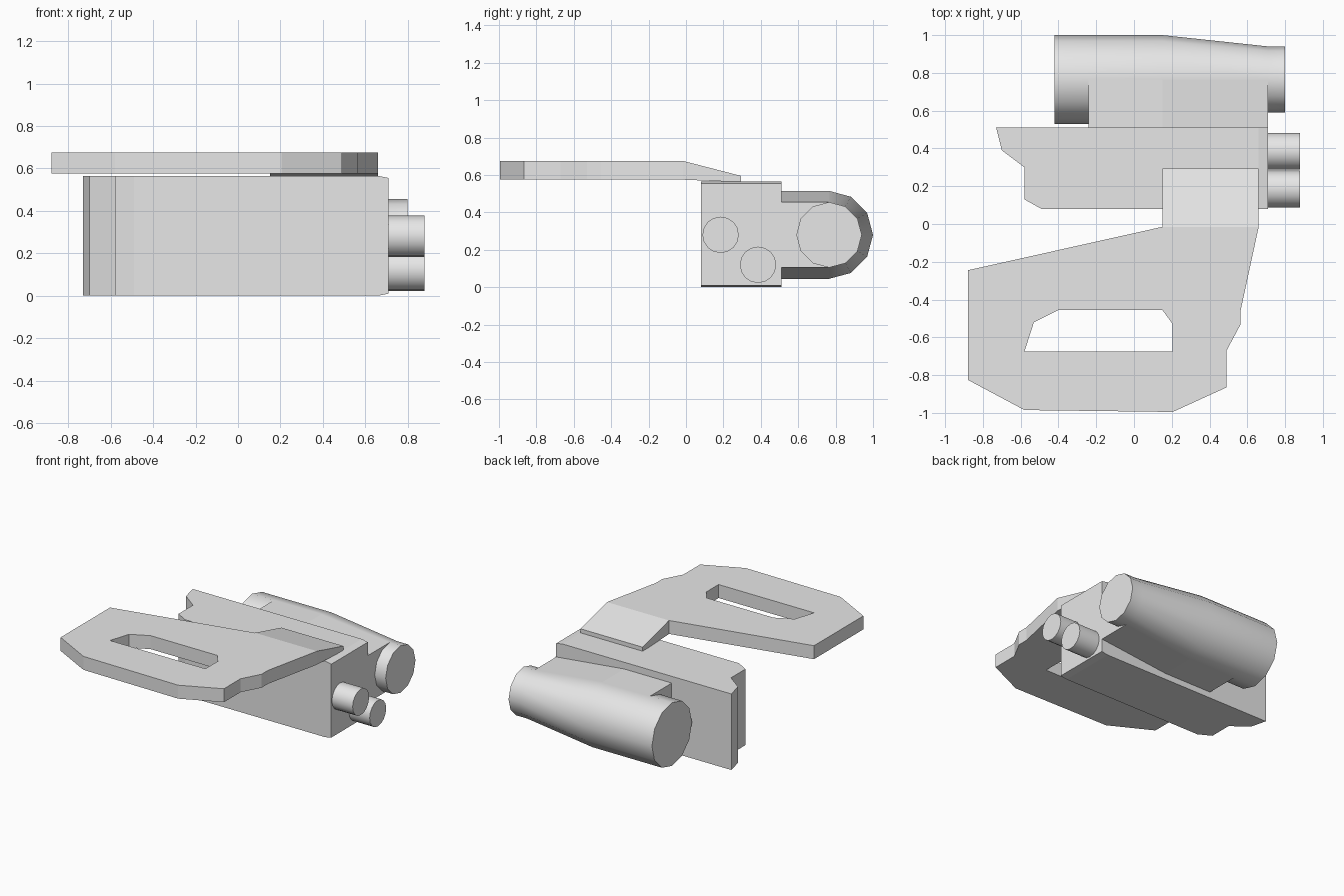
import bpy, bmesh, math
from mathutils import Matrix, Vector

if "Cube" in bpy.data.objects:
    bpy.data.objects.remove(bpy.data.objects["Cube"], do_unlink=True)

GREY = (0.8, 0.8, 0.8, 1.0)
grey = bpy.data.materials.new("light grey")
grey.use_nodes = True
grey.diffuse_color = GREY
grey.node_tree.nodes["Principled BSDF"].inputs["Base Color"].default_value = GREY


def finish(name, bm, smooth=False):
    bmesh.ops.recalc_face_normals(bm, faces=bm.faces)
    mesh = bpy.data.meshes.new(name)
    bm.to_mesh(mesh)
    bm.free()
    mesh.materials.append(grey)
    ob = bpy.data.objects.new(name, mesh)
    bpy.context.scene.collection.objects.link(ob)
    if smooth:
        bpy.ops.object.select_all(action='DESELECT')
        ob.select_set(True)
        bpy.context.view_layer.objects.active = ob
        bpy.ops.object.shade_smooth_by_angle(angle=math.radians(40))
    return ob


def slab(loops, z0, z1, cut_at, cut_normal):
    """Extrude an outline (with optional holes) and add one cut across it."""
    bm = bmesh.new()
    edges = []
    for loop in loops:
        vs = [bm.verts.new((x, y, z0)) for x, y in loop]
        edges += [bm.edges.new((v, vs[i - 1])) for i, v in enumerate(vs)]
    if len(loops) == 1:
        bm.faces.new(vs)
    else:
        bmesh.ops.triangle_fill(bm, edges=edges, use_beauty=True)
    new = bmesh.ops.extrude_face_region(bm, geom=bm.faces[:])["geom"]
    for v in new:
        if isinstance(v, bmesh.types.BMVert):
            v.co.z = z1
    bmesh.ops.bisect_plane(bm, geom=bm.verts[:] + bm.edges[:] + bm.faces[:],
                           plane_co=cut_at, plane_no=cut_normal)
    return bm


def lathe(name, rings, y, z, sides):
    """Round part along x, from (x, radius) rings."""
    bm = bmesh.new()
    loops = []
    for x, r in rings:
        loops.append([bm.verts.new((x, y + r * math.cos(math.tau * i / sides),
                                    z + r * math.sin(math.tau * i / sides)))
                      for i in range(sides)])
    for a, b in zip(loops, loops[1:]):
        for i in range(sides):
            bm.faces.new((a[i - 1], a[i], b[i], b[i - 1]))
    bm.faces.new(loops[0])
    bm.faces.new(loops[-1])
    return finish(name, bm, True)


# Main body, slightly thinner at its right-hand end
body = [(-0.73, 0.51), (-0.70, 0.39), (-0.58, 0.30), (-0.58, 0.13),
        (-0.49, 0.08), (0.71, 0.08), (0.71, 0.51)]
bm = slab([body], 0, 0.565, (0.66, 0, 0), (1, 0, 0))
for v in bm.verts:
    if v.co.x > 0.7:
        v.co.z = 0.555 if v.co.z > 0.3 else 0.01
finish("main_body", bm)

# Bracket joining the body to the barrel, tapering with the barrel
bracket = [(-0.24, 0.505), (0.71, 0.505), (0.71, 0.765), (-0.24, 0.765)]
bm = slab([bracket], 0.045, 0.515, (0.15, 0, 0), (1, 0, 0))
for v in bm.verts:
    if v.co.x > 0.7:
        v.co.z = 0.455 if v.co.z > 0.3 else 0.105
finish("barrel_bracket", bm)

# Barrel and the two short pipes
lathe("barrel", [(-0.42, 0.235), (0.15, 0.235), (0.71, 0.175), (0.80, 0.175)],
      0.765, 0.28, 12)
for name, y, z in (("upper_pipe", 0.185, 0.28), ("lower_pipe", 0.385, 0.12)):
    lathe(name, [(0.70, 0.097), (0.88, 0.097)], y, z, 16)

# Handle plate with a grip slot and a sloping mounting tongue
plate = [(-0.88, -0.245), (0.15, -0.015), (0.15, 0.295), (0.66, 0.295),
         (0.66, -0.015), (0.565, -0.455), (0.565, -0.53), (0.49, -0.67),
         (0.49, -0.865), (0.205, -0.995), (-0.58, -0.985), (-0.88, -0.825)]
slot = [(-0.58, -0.675), (-0.53, -0.52), (-0.40, -0.455),
        (0.15, -0.455), (0.205, -0.53), (0.205, -0.675)]
bm = slab([plate, slot], 0.575, 0.675, (0, -0.015, 0), (0, 1, 0))
for v in bm.verts:
    if v.co.y > 0.2:
        v.co.z = 0.595 if v.co.z > 0.6 else 0.562
finish("handle_plate", bm)
